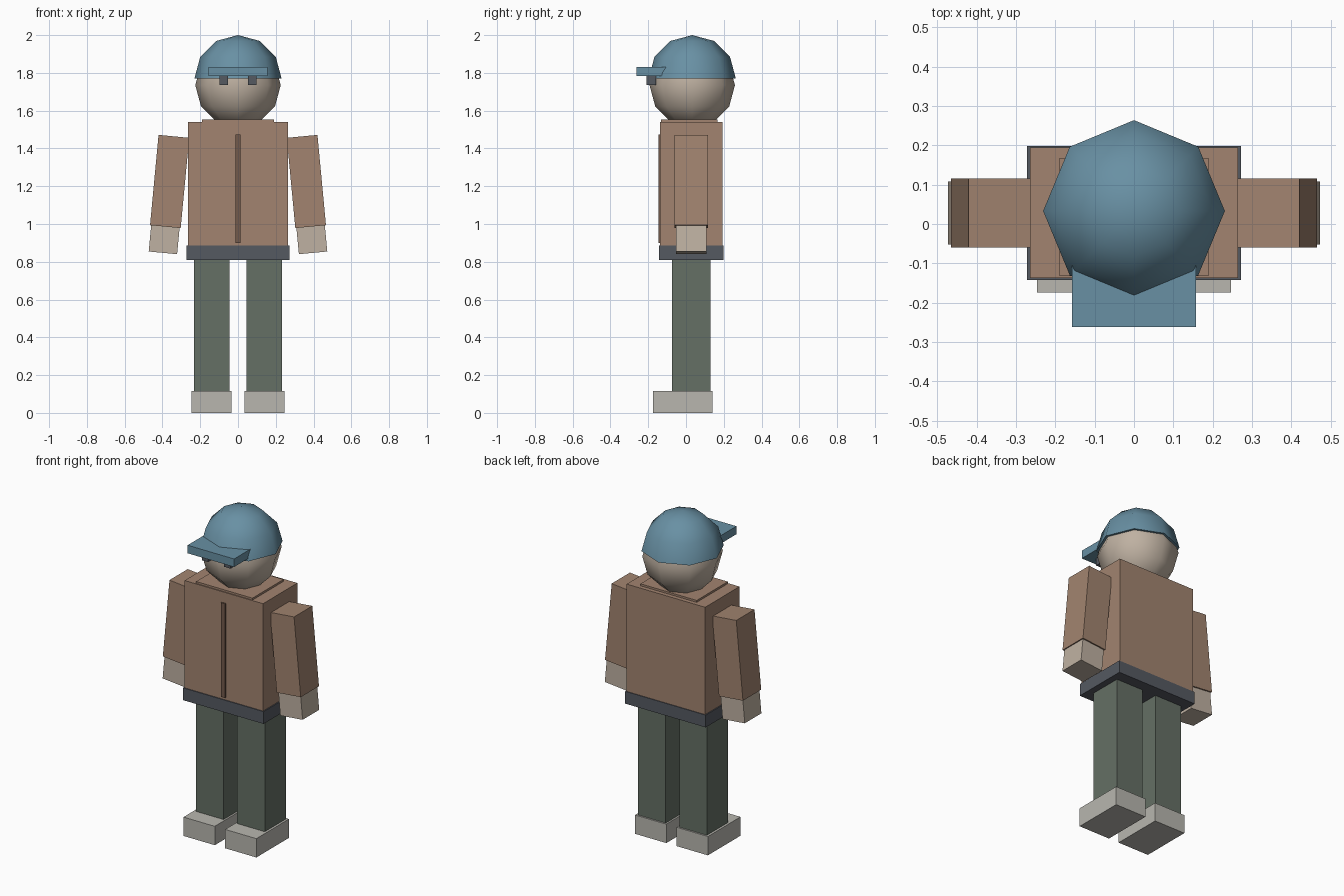
import bpy, bmesh, math
from mathutils import Matrix

if "Cube" in bpy.data.objects:
    bpy.data.objects.remove(bpy.data.objects["Cube"])

CY = 0.03  # body centre line in y


def material(name, rgb):
    m = bpy.data.materials.new(name)
    m.diffuse_color = (*rgb, 1)
    m.use_nodes = True
    m.node_tree.nodes["Principled BSDF"].inputs["Base Color"].default_value = m.diffuse_color
    return m


SKIN = material("skin", (0.52, 0.44, 0.36))
JACKET = material("jacket", (0.36, 0.23, 0.16))
SEAM = material("seam", (0.17, 0.10, 0.07))
BELT = material("belt_grey", (0.09, 0.10, 0.12))
TROUSERS = material("trousers", (0.13, 0.16, 0.13))
SHOES = material("shoes", (0.48, 0.47, 0.43))
CAP = material("cap_blue", (0.14, 0.28, 0.37))


def finish(name, bm, mat):
    bmesh.ops.recalc_face_normals(bm, faces=bm.faces)
    me = bpy.data.meshes.new(name)
    bm.to_mesh(me)
    bm.free()
    ob = bpy.data.objects.new(name, me)
    bpy.context.collection.objects.link(ob)
    me.materials.append(mat)
    return ob


def box(name, lo, hi, mat, tilt=0.0):
    """Box between two corners, tilted about its own centre around y."""
    size = [b - a for a, b in zip(lo, hi)]
    mid = [(a + b) / 2 for a, b in zip(lo, hi)]
    bm = bmesh.new()
    bmesh.ops.create_cube(bm, size=1, matrix=Matrix.Translation(mid)
                          @ Matrix.Rotation(tilt, 4, 'Y') @ Matrix.Diagonal((*size, 1)))
    return finish(name, bm, mat)


def ball(name, r, z, mat, half=False):
    """Eight-sided smooth ball, or only its upper half with a flat base."""
    bm = bmesh.new()
    bmesh.ops.create_uvsphere(bm, u_segments=8, v_segments=6, radius=r)
    if half:
        bmesh.ops.delete(bm, geom=[v for v in bm.verts if v.co.z < -0.01], context='VERTS')
        bmesh.ops.holes_fill(bm, edges=[e for e in bm.edges if e.is_boundary], sides=0)
    bmesh.ops.translate(bm, verts=bm.verts, vec=(0, CY + 0.003, z))
    ob = finish(name, bm, mat)
    bpy.ops.object.select_all(action='DESELECT')
    ob.select_set(True)
    bpy.context.view_layer.objects.active = ob
    bpy.ops.object.shade_smooth_by_angle(angle=math.radians(60))


def tilted_limb(name, side, cx, cz, w, d, h, mat):
    c = (side * cx, CY - 0.002, cz)
    half = (w / 2, d / 2, h / 2)
    box(name, [a - b for a, b in zip(c, half)], [a + b for a, b in zip(c, half)],
        mat, -side * math.radians(5.4))


# Torso
box("jacket_body", (-0.265, -0.137, 0.88), (0.265, 0.194, 1.54), JACKET)
box("collar", (-0.19, -0.132, 1.50), (0.19, 0.168, 1.552), JACKET)
box("zip_strip", (-0.014, -0.145, 0.90), (0.014, -0.12, 1.475), SEAM)
box("belt", (-0.272, -0.142, 0.81), (0.272, 0.198, 0.885), BELT)

# Paired limbs and eyes
for label, s in (("left", -1), ("right", 1)):
    def pair(name, x0, x1, y0, y1, z0, z1, mat):
        xs = sorted((s * x0, s * x1))
        box(f"{label}_{name}", (xs[0], y0, z0), (xs[1], y1, z1), mat)

    pair("shoe", 0.035, 0.246, -0.174, 0.14, 0, 0.115, SHOES)
    pair("leg", 0.046, 0.232, -0.073, 0.13, 0.11, 0.82, TROUSERS)
    pair("eye", 0.054, 0.097, -0.21, -0.16, 1.737, 1.785, BELT)
    tilted_limb(f"{label}_sleeve", s, 0.362, 1.225, 0.163, 0.176, 0.48, JACKET)
    tilted_limb(f"{label}_hand", s, 0.390, 0.927, 0.151, 0.16, 0.16, SKIN)

# Head, cap and brim
ball("head", 0.226, 1.735, SKIN)
ball("cap_dome", 0.231, 1.769, CAP, half=True)
box("cap_brim", (-0.157, -0.262, 1.783), (0.157, -0.10, 1.832), CAP)
